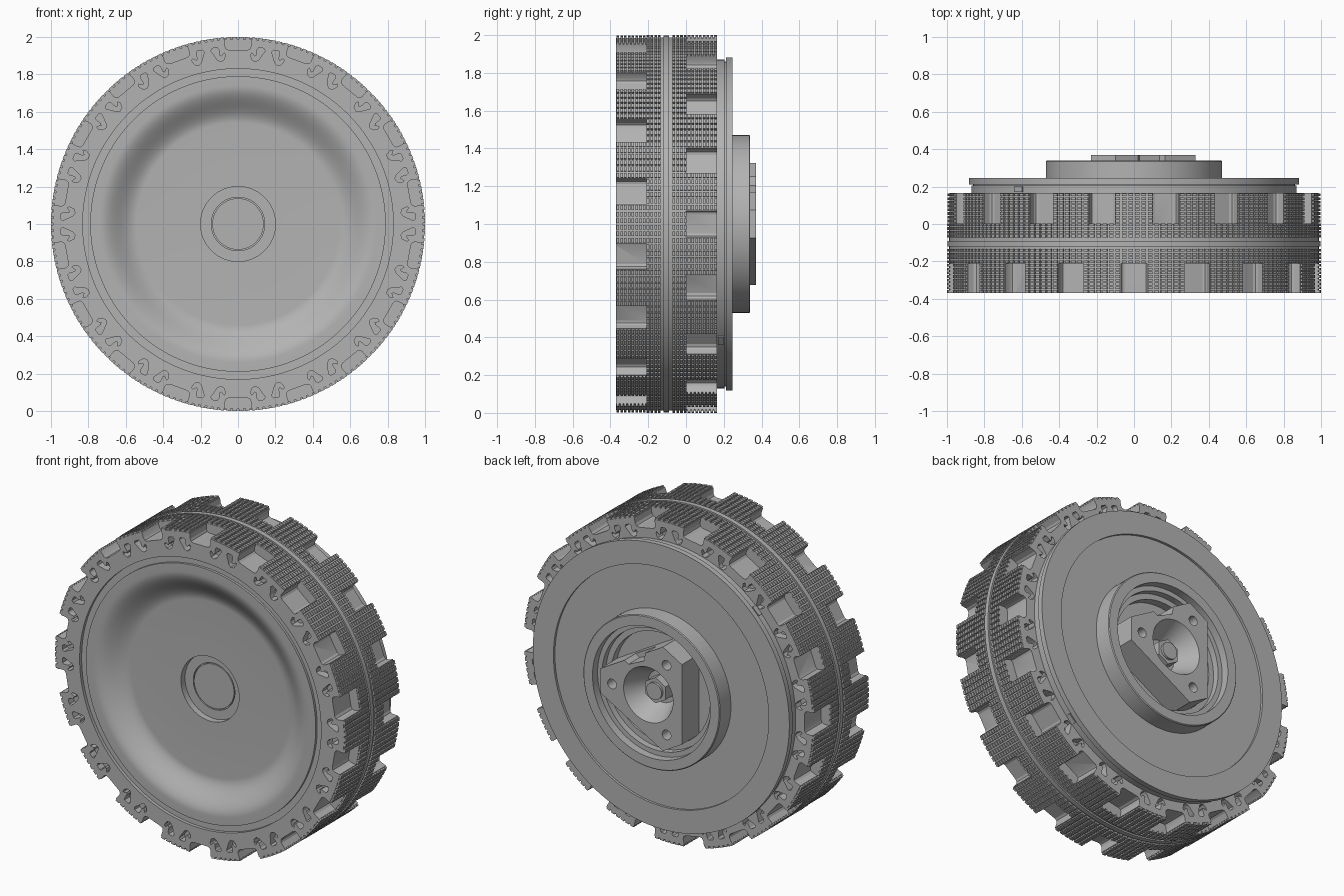
import bpy, bmesh
from math import sin, cos, pi, radians
from mathutils import Matrix, Vector

cube = bpy.data.objects.get("Cube")
if cube:
    bpy.data.objects.remove(cube, do_unlink=True)

grey = bpy.data.materials.new("plain grey")
grey.use_nodes = True
GREY = (0.45, 0.45, 0.45, 1)
grey.diffuse_color = GREY
grey.node_tree.nodes["Principled BSDF"].inputs["Base Color"].default_value = GREY


def polar(r, a, y):
    """Point at radius r, clockwise angle a (degrees) from the top, depth y."""
    return Vector((r * sin(radians(a)), y, 1 + r * cos(radians(a))))


def finish(name, bm, smooth=True):
    bmesh.ops.recalc_face_normals(bm, faces=bm.faces)
    me = bpy.data.meshes.new(name)
    bm.to_mesh(me)
    bm.free()
    me.materials.append(grey)
    ob = bpy.data.objects.new(name, me)
    bpy.context.collection.objects.link(ob)
    if smooth:
        select(ob)
        bpy.ops.object.shade_smooth_by_angle(angle=radians(30))
    return ob


def select(ob):
    bpy.ops.object.select_all(action='DESELECT')
    ob.select_set(True)
    bpy.context.view_layer.objects.active = ob


def lathe(name, profile, steps=180, closed=False):
    """Turn (radius, y) points about the axle."""
    bm = bmesh.new()
    rings = [[bm.verts.new(polar(r, 360 * i / steps, y)) for i in range(steps)]
             for r, y in profile]
    pairs = list(zip(rings, rings[1:])) + ([(rings[-1], rings[0])] if closed else [])
    for a, b in pairs:
        for i in range(steps):
            j = (i + 1) % steps
            bm.faces.new((a[i], a[j], b[j], b[i]))
    bmesh.ops.remove_doubles(bm, verts=bm.verts, dist=1e-5)
    return finish(name, bm)


def prism(bm, points, y0, y1):
    """Extrude a closed outline lying across the axle from y0 to y1."""
    lo = [bm.verts.new((p.x, y0, p.z)) for p in points]
    hi = [bm.verts.new((p.x, y1, p.z)) for p in points]
    bm.faces.new(lo)
    bm.faces.new(hi[::-1])
    n = len(points)
    for i in range(n):
        bm.faces.new((lo[i], hi[i], hi[(i + 1) % n], lo[(i + 1) % n]))


def cut(ob, bm):
    """Subtract a cutter mesh from an object."""
    cutter = finish("cutter", bm, False)
    cutter.hide_render = True
    mod = ob.modifiers.new("cut", 'BOOLEAN')
    mod.object, mod.solver = cutter, 'EXACT'
    select(ob)
    bpy.ops.object.modifier_apply(modifier=mod.name)
    bpy.data.objects.remove(cutter, do_unlink=True)
    bpy.ops.object.shade_smooth_by_angle(angle=radians(30))


FRONT, BACK, BASE = -0.37, 0.165, 0.988

# Tyre carcass with staggered shoulder notches and bent sidewall pockets
tyre = lathe("tyre", [(0.83, FRONT), (BASE, FRONT), (BASE, BACK), (0.83, BACK)],
             steps=360, closed=True)
notch = [(-0.07, 1.03), (-0.07, 0.95), (-0.064, 0.936), (-0.05, 0.93)]
notch += [(-x, z) for x, z in reversed(notch)]
pocket = [(4.2, 0.905), (4.9, 0.88), (6.2, 0.873), (7.2, 0.885), (8.9, 0.937),
          (8.4, 0.949), (6.7, 0.949), (6.3, 0.938), (6.3, 0.908), (5.7, 0.9), (4.6, 0.917)]
bm = bmesh.new()
for k in range(18):
    for a, y0, y1, p0, p1 in ((20 * k, FRONT - 0.05, -0.21, FRONT - 0.05, FRONT + 0.05),
                              (20 * k + 10, 0.0, BACK + 0.05, BACK - 0.05, BACK + 0.05)):
        t, r = radians(a), Vector((0, 0, 1))
        prism(bm, [Vector((x * cos(t) + z * sin(t), 0, 1 + z * cos(t) - x * sin(t)))
                   for x, z in notch], y0, y1)
        for side in (-1, 1):
            prism(bm, [polar(rad, a + side * d, 0) for d, rad in pocket], p0, p1)
cut(tyre, bm)

# Rows of small tread blocks, left out where the notches are
bm = bmesh.new()
for i in range(180):
    a = 2 * i + 1
    for c in range(24):
        y = FRONT + 0.002 + 0.02 * c if c < 12 else BACK - 0.002 - 0.02 * (c - 12)
        y2 = y + 0.014 if c < 12 else y - 0.014
        off = 0 if c < 12 else 10
        gap = abs((a - off + 10) % 20 - 10)
        if c % 12 < 8 and gap < 4:
            continue
        prism_pts = [polar(BASE - 0.002, a - 0.7, 0), polar(1.0, a - 0.7, 0),
                     polar(1.0, a + 0.7, 0), polar(BASE - 0.002, a + 0.7, 0)]
        prism(bm, prism_pts, y, y2)
finish("tread_blocks", bm, False)
lathe("centre_rib", [(0.98, -0.12), (0.998, -0.12), (0.998, -0.09), (0.98, -0.09)], closed=True)

# Wheel: dished front, stepped back disc and recessed hub ring
dish = []
for i in range(17):
    t = i / 16
    dish.append((0.54 + 0.2 * t, -0.32 - 0.045 * (1 - cos(pi * t)) + 0.045))
wheel = [(0, -0.235), (0.137, -0.235), (0.137, -0.22), (0.143, -0.22), (0.143, -0.235),
         (0.2, -0.235), (0.2, -0.275)] + dish + [
    (0.79, -0.365), (0.79, -0.35), (0.835, -0.35), (0.835, 0.16), (0.87, 0.16),
    (0.87, 0.205), (0.86, 0.205), (0.86, 0.212), (0.882, 0.212), (0.882, 0.245),
    (0.74, 0.245), (0.74, 0.23), (0.47, 0.23), (0.47, 0.335), (0.465, 0.34),
    (0.405, 0.34), (0.405, 0.29), (0.375, 0.29), (0.375, 0.25), (0.34, 0.25),
    (0.34, 0.2), (0, 0.2)]
lathe("wheel", wheel)

# Two small locking tabs behind the tyre
bm = bmesh.new()
for a in (135, 315):
    prism(bm, [polar(0.85, a - 2, 0), polar(0.877, a - 2, 0),
               polar(0.877, a + 2, 0), polar(0.85, a + 2, 0)], 0.17, 0.2)
finish("locking_tabs", bm, False)

# Three-cornered mounting plate with bolt holes, tapered bore and one notched edge
bm = bmesh.new()
corners = []
for k in range(3):
    a = 90 + 120 * k
    out, along = polar(1, a, 0) - Vector((0, 0, 1)), polar(1, a + 90, 0) - Vector((0, 0, 1))
    for s in (-1, 1):
        corners.append(Vector((0, 0, 1)) + out * 0.33 + along * 0.075 * s)
prism(bm, corners, 0.19, 0.37)
plate = finish("mounting_plate", bm, False)
bm = bmesh.new()
for k in range(3):
    prism(bm, [polar(0.25, 90 + 120 * k, 0) + Vector((0.03 * cos(i * pi / 12), 0, 0.03 * sin(i * pi / 12)))
               for i in range(24)], 0.28, 0.4)
turn = Matrix.Translation((0, 0.31, 1)) @ Matrix.Rotation(-pi / 2, 4, 'X')
bmesh.ops.create_cone(bm, cap_ends=True, segments=64, radius1=0.1, radius2=0.18,
                      depth=0.16, matrix=turn)
prism(bm, [polar(r, a, 0) for r, a in ((0.205, 8), (0.205, 42), (0.34, 48), (0.34, 2))], 0.26, 0.4)
cut(plate, bm)

# Axle nut and stud
for name, sides, r, y in (("axle_nut", 6, 0.08, 0.3), ("axle_stud", 32, 0.052, 0.315)):
    bm = bmesh.new()
    prism(bm, [polar(r, 360 * i / sides, 0) for i in range(sides)], 0.2, y)
    finish(name, bm)
